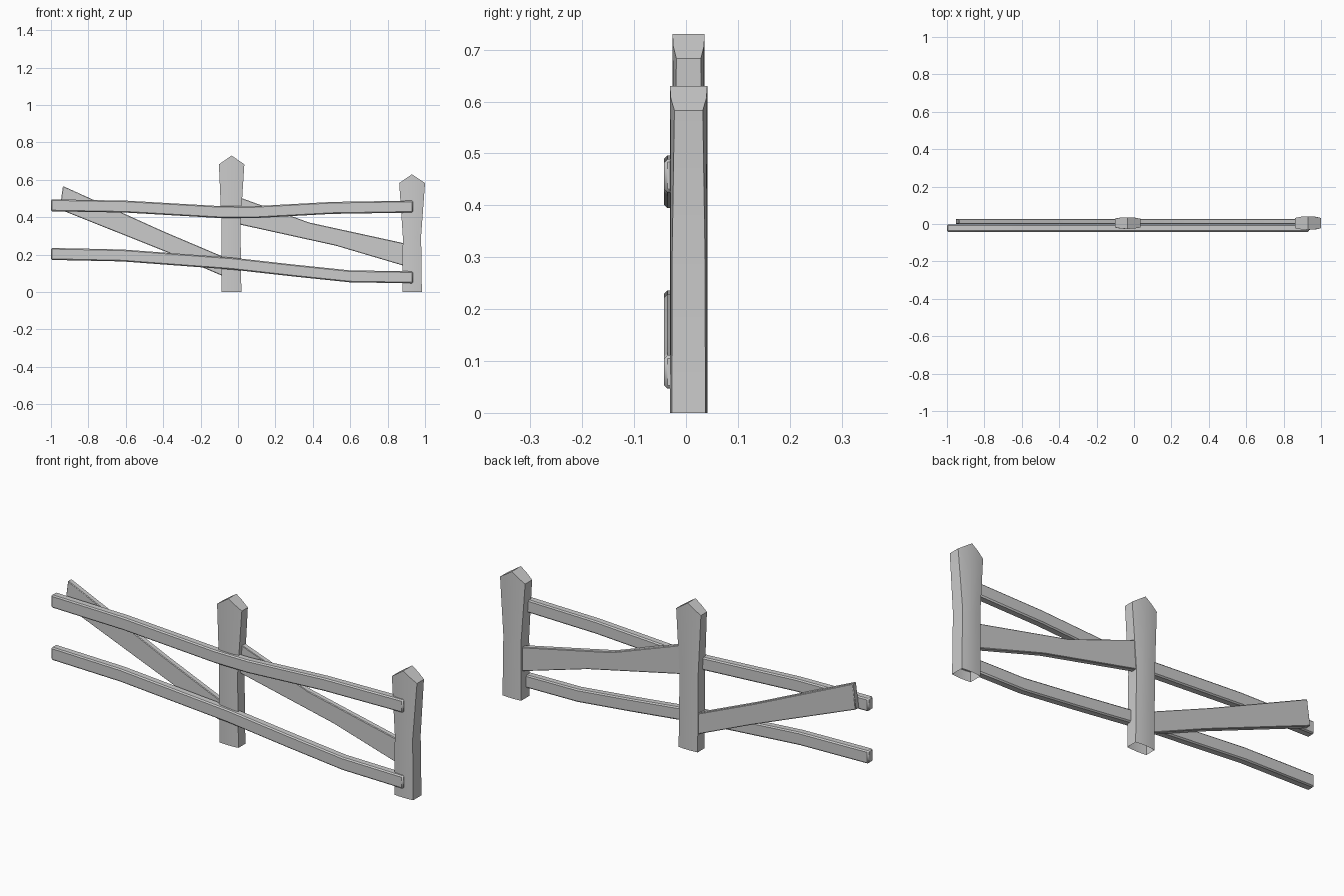
import bpy, bmesh, math

if "Cube" in bpy.data.objects:
    bpy.data.objects.remove(bpy.data.objects["Cube"])


def finish(name, bm, bevel=0):
    bmesh.ops.recalc_face_normals(bm, faces=bm.faces)
    me = bpy.data.meshes.new(name)
    bm.to_mesh(me)
    bm.free()
    ob = bpy.data.objects.new(name, me)
    bpy.context.collection.objects.link(ob)
    if bevel:
        m = ob.modifiers.new("edge_bevel", 'BEVEL')
        m.width = bevel
        m.segments = 1
        m.limit_method = 'ANGLE'
        m.angle_limit = math.radians(40)
    bpy.ops.object.select_all(action='DESELECT')
    ob.select_set(True)
    bpy.context.view_layer.objects.active = ob
    bpy.ops.object.shade_smooth_by_angle(angle=math.radians(30))
    return ob


def bridge(bm, rings):
    n = len(rings[0])
    for a, b in zip(rings, rings[1:]):
        for i in range(n):
            j = (i + 1) % n
            bm.faces.new((a[i], a[j], b[j], b[i]))


def plank(name, stations, y0, y1, bevel):
    """stations: (x_top, z_top, x_bottom, z_bottom)"""
    bm = bmesh.new()
    rings = [[bm.verts.new(p) for p in
              ((xt, y0, zt), (xt, y1, zt), (xb, y1, zb), (xb, y0, zb))]
             for xt, zt, xb, zb in stations]
    bridge(bm, rings)
    bm.faces.new(rings[0])
    bm.faces.new(rings[-1])
    return finish(name, bm, bevel)


def rail(name, centres, half=0.032):
    return plank(name, [(x, z + half, x, z - half) for x, z in centres],
                 -0.042, -0.002, 0.006)


def post(name, levels, peak, yc, depth):
    """levels: (z, x_left, x_right, side depth ratio); gabled top, open base"""
    bm = bmesh.new()
    rings = []
    for k, (z, xl, xr, side) in enumerate(levels):
        top = k == len(levels) - 1
        mid = peak[0] if top else (xl + xr) / 2
        mids = (1 + side) / 2 + (1 - side) * 0.3
        row = [(xl, side, 0), ((xl + mid) / 2, mids, 0.5), (mid, 1, 1),
               ((xr + mid) / 2, mids, 0.5), (xr, side, 0)]
        ring = []
        for sgn, pts in ((-1, row), (1, row[::-1])):
            for x, d, t in pts:
                zz = z + (peak[1] - z) * t if top else z
                ring.append(bm.verts.new((x, yc + sgn * d * depth, zz)))
        rings.append(ring)
    bridge(bm, rings)
    t = rings[-1]
    for i in range(4):
        bm.faces.new((t[i], t[i + 1], t[8 - i], t[9 - i]))
    return finish(name, bm)


# Posts
post("middle_post", [(0, -0.087, 0.018, 0.88), (0.36, -0.088, 0.013, 0.88),
                     (0.683, -0.102, 0.034, 0.76)], (-0.034, 0.73), 0.005, 0.031)
post("end_post", [(0, 0.88, 0.983, 0.9), (0.3, 0.881, 0.979, 0.88),
                  (0.583, 0.862, 1.0, 0.76)], (0.93, 0.63), 0.005, 0.036)

# Long front rails
rail("upper_rail", [(-1, 0.464), (-0.6, 0.457), (-0.1, 0.428), (0.08, 0.427),
                    (0.5, 0.45), (0.935, 0.457)])
rail("lower_rail", [(-1, 0.204), (-0.62, 0.196), (-0.03, 0.152),
                    (0.3, 0.115), (0.6, 0.084), (0.935, 0.079)])

# Slanted boards behind the rails
plank("left_diagonal_board", [(-0.936, 0.567, -0.953, 0.442),
                              (-0.40, 0.325, -0.374, 0.211),
                              (-0.03, 0.168, -0.06, 0.077)], 0.0, 0.028, 0.003)
plank("right_diagonal_board", [(-0.03, 0.52, -0.03, 0.37),
                               (0.38, 0.372, 0.524, 0.248),
                               (0.92, 0.254, 0.92, 0.131)], 0.0, 0.028, 0.003)
